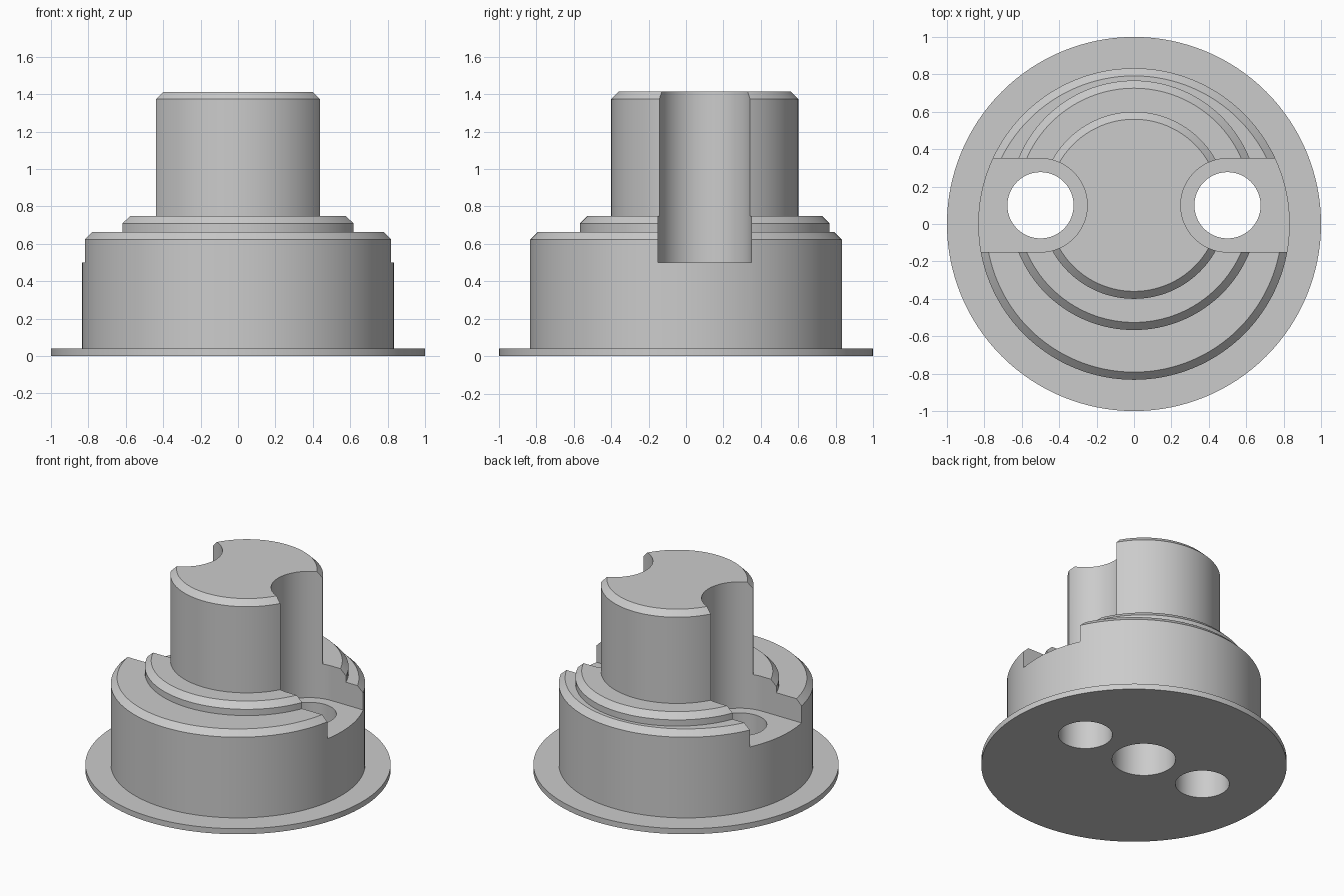
import bpy, bmesh, math

if "Cube" in bpy.data.objects:
    bpy.data.objects.remove(bpy.data.objects["Cube"])

SEG = 128
OFF = 0.1          # upper tiers and holes sit behind the flange centre

grey = bpy.data.materials.new("plain grey")
grey.diffuse_color = (0.6, 0.6, 0.6, 1)
grey.use_nodes = True
grey.node_tree.nodes["Principled BSDF"].inputs["Base Color"].default_value = grey.diffuse_color


def finish(name, bm):
    bmesh.ops.recalc_face_normals(bm, faces=bm.faces)
    me = bpy.data.meshes.new(name)
    bm.to_mesh(me)
    bm.free()
    me.materials.append(grey)
    ob = bpy.data.objects.new(name, me)
    bpy.context.collection.objects.link(ob)
    return ob


def lathe(name, profile, x=0.0, y=0.0):
    """Closed solid of revolution from (radius, z) points, bottom to top."""
    bm = bmesh.new()
    rings = [[bm.verts.new((x + r * math.cos(2 * math.pi * i / SEG),
                            y + r * math.sin(2 * math.pi * i / SEG), z))
              for i in range(SEG)] for r, z in profile]
    for a, b in zip(rings, rings[1:]):
        for i in range(SEG):
            j = (i + 1) % SEG
            bm.faces.new((a[i], a[j], b[j], b[i]))
    bm.faces.new(rings[0][::-1])
    bm.faces.new(rings[-1])
    return finish(name, bm)


def slot(name, side, z0, z1):
    """Round-ended slot, open towards the outside."""
    pts = [(1.3, -0.25), (1.3, 0.25)]
    for i in range(49):
        a = math.pi / 2 + math.pi * i / 48
        pts.append((0.5 + 0.25 * math.cos(a), 0.25 * math.sin(a)))
    bm = bmesh.new()
    face = bm.faces.new([bm.verts.new((side * px, py + OFF, z0)) for px, py in pts])
    up = bmesh.ops.extrude_face_region(bm, geom=[face])["geom"]
    bmesh.ops.translate(bm, vec=(0, 0, z1 - z0),
                        verts=[v for v in up if isinstance(v, bmesh.types.BMVert)])
    return finish(name, bm)


# Flange with the wide chamfered drum
body = lathe("stepped_mount", [(1, 0), (1, 0.04), (0.833, 0.04),
                               (0.833, 0.623), (0.792, 0.664)])

# Middle step and tall post, set back from the centre
post = lathe("post", [(0.667, 0.3), (0.667, 0.709), (0.626, 0.75), (0.5, 0.75),
                      (0.5, 1.373), (0.46, 1.413)], 0, OFF)

# Side slots, screw holes and the blind bore underneath
cutters = [lathe("bore_cutter", [(0.208, -0.2), (0.208, 0.8)], 0, OFF)]
for s in (-1, 1):
    cutters.append(slot("slot_cutter", s, 0.5, 1.8))
    cutters.append(lathe("screw_hole_cutter", [(0.177, -0.2), (0.177, 0.7)], s * 0.5, OFF))

for tool, op in [(post, 'UNION')] + [(c, 'DIFFERENCE') for c in cutters]:
    mod = body.modifiers.new(tool.name, 'BOOLEAN')
    mod.operation = op
    mod.solver = 'EXACT'
    mod.object = tool

# Bake the cuts and drop the helpers
bpy.context.view_layer.update()
baked = bpy.data.meshes.new_from_object(
    body.evaluated_get(bpy.context.evaluated_depsgraph_get()))
body.modifiers.clear()
body.data = baked
for tool in [post] + cutters:
    bpy.data.objects.remove(tool)

# Smooth curved walls, sharp edges
bpy.context.view_layer.objects.active = body
body.select_set(True)
bpy.ops.object.shade_smooth_by_angle(angle=math.radians(30))
